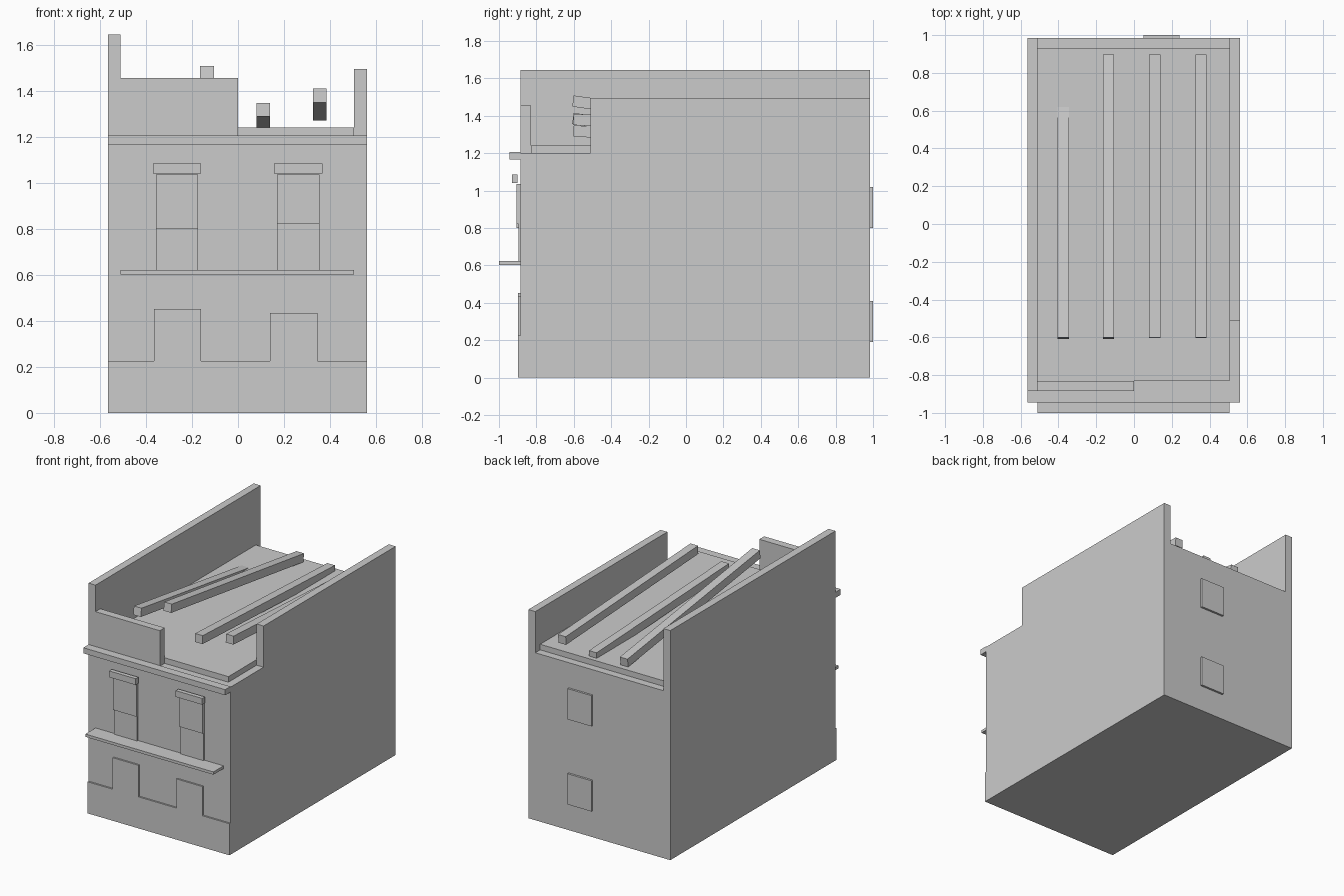
import bpy
import math
from mathutils import Vector

if "Cube" in bpy.data.objects:
    bpy.data.objects.remove(bpy.data.objects["Cube"])

stone = bpy.data.materials.new("light_grey")
stone.diffuse_color = (0.6, 0.6, 0.6, 1)
stone.use_nodes = True
stone.node_tree.nodes["Principled BSDF"].inputs["Base Color"].default_value = stone.diffuse_color


def make(name, verts, faces):
    mesh = bpy.data.meshes.new(name)
    mesh.from_pydata(verts, [], faces)
    mesh.materials.append(stone)
    obj = bpy.data.objects.new(name, mesh)
    bpy.context.collection.objects.link(obj)
    return obj


def prism(name, profile, lo, hi, axis):
    """Extrude a counter-clockwise profile along x (profile y,z) or -y (profile x,z)."""
    n = len(profile)
    if axis == "x":
        verts = [(d, a, b) for d in (hi, lo) for a, b in profile]
    else:
        verts = [(a, d, b) for d in (lo, hi) for a, b in profile]
    faces = [tuple(range(n)), tuple(reversed(range(n, 2 * n)))]
    faces += [(i, i + n, (i + 1) % n + n, (i + 1) % n) for i in range(n)]
    return make(name, verts, faces)


def box(name, x0, x1, y0, y1, z0, z1):
    return prism(name, [(x0, z0), (x1, z0), (x1, z1), (x0, z1)], y0, y1, "y")


L, R, FRONT, BACK = -0.565, 0.56, -0.885, 0.985
IL, IR = -0.51, 0.505      # inner faces of the side walls
ROOF = 1.2

# Main block, side walls and broken front parapet
box("building_body", IL, IR, FRONT, BACK, 0, ROOF)
box("left_wall", L, IL, FRONT, BACK, 0, 1.645)
prism("right_wall", [(FRONT, 0), (BACK, 0), (BACK, 1.495), (-0.51, 1.495),
                     (-0.51, ROOF), (FRONT, ROOF)], IR, R, "x")
box("front_parapet", IL, 0, FRONT, -0.83, ROOF, 1.455)
box("roof_slab", IL, IR, -0.83, 0.93, ROOF, 1.24)

# Facade trim
box("cornice", L, R, -0.945, FRONT, 1.165, 1.205)
box("floor_ledge", IL, IR, -1.0, FRONT, 0.602, 0.622)
prism("base_cladding", [(L, 0), (R, 0), (R, 0.226), (0.345, 0.226), (0.345, 0.435),
                        (0.14, 0.435), (0.14, 0.226), (-0.16, 0.226), (-0.16, 0.452),
                        (-0.365, 0.452), (-0.365, 0.226), (L, 0.226)], -0.897, FRONT, "y")

# Front windows: lower pane, raised upper sash, lintel
for side, x0, sash_z in (("left", -0.357, 0.80), ("right", 0.17, 0.82)):
    x1 = x0 + 0.184
    box(side + "_window_pane", x0, x1, -0.895, FRONT, 0.622, 1.035)
    box(side + "_window_sash", x0, x1, -0.905, -0.895, sash_z, 1.036)
    box(side + "_lintel", x0 - 0.013, x1 + 0.013, -0.93, -0.90, 1.04, 1.085)

# Rear windows
for level, z0 in (("lower", 0.19), ("upper", 0.80)):
    box(level + "_rear_window", 0.05, 0.24, BACK, 1.0, z0, z0 + 0.22)

# Collapsed roof beams: centre x, top height at the front and at the rear
T = 0.06
for i, (x, zf, zb) in enumerate(((-0.375, 1.415, 1.20), (-0.135, 1.508, 1.30),
                                 (0.11, 1.348, 1.28), (0.355, 1.41, 1.33))):
    a, b = Vector((-0.6, zf)), Vector((0.898, zb))
    d = (b - a).normalized()
    down = Vector((d.y, -d.x)) * T
    prism(f"roof_beam_{i + 1}", [tuple(a + down), tuple(b + down), tuple(b), tuple(a)],
          x - 0.03, x + 0.03, "x")
